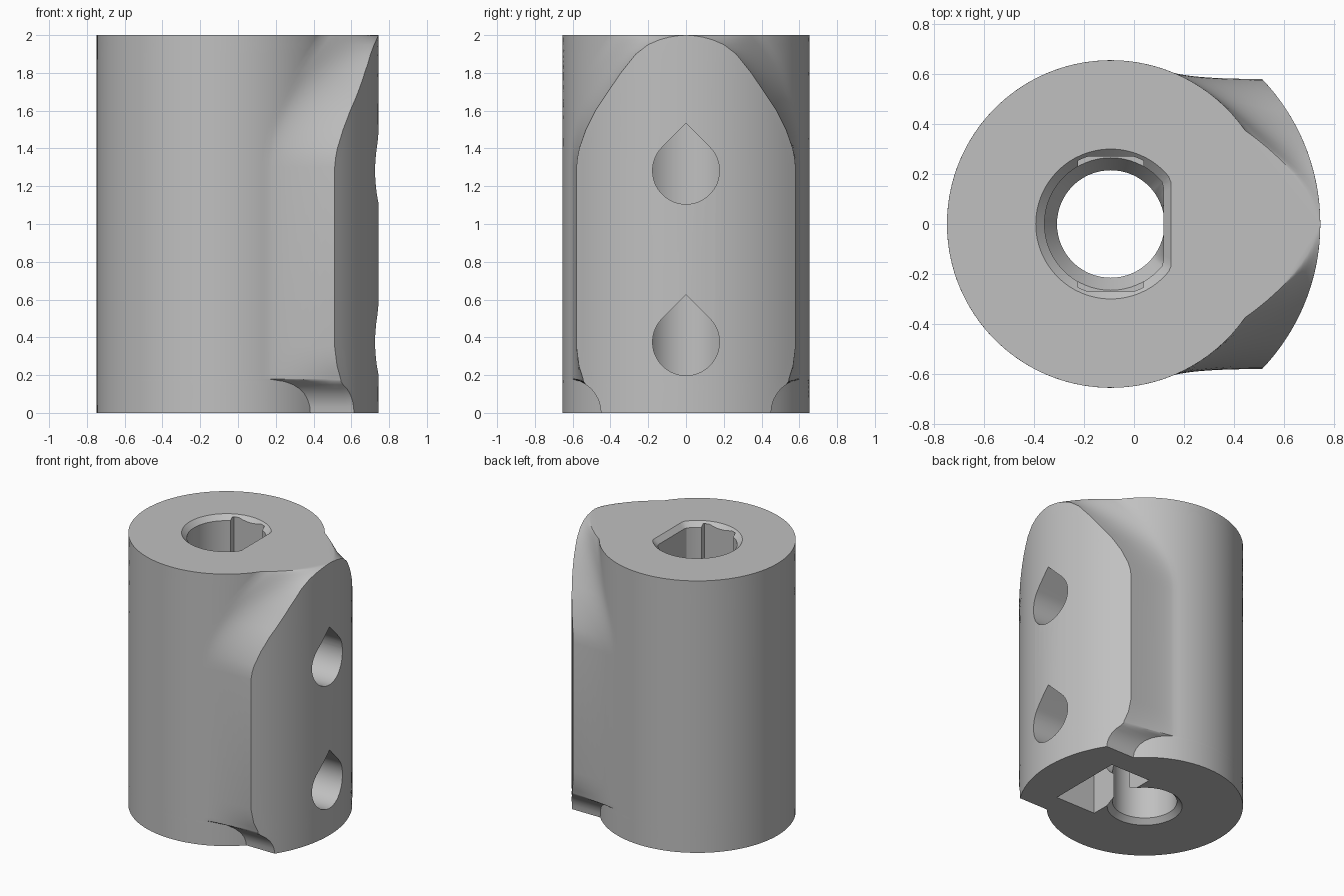
import bpy
import bmesh
from math import sin, cos, pi, sqrt, radians
from mathutils import Matrix, Vector

cube = bpy.data.objects.get("Cube")
if cube:
    bpy.data.objects.remove(cube)

AXIS = -0.093           # x of the bore axis
R_BODY, R_BOSS = 0.655, 0.838

grey = bpy.data.materials.new("plain grey")
grey.use_nodes = True
grey.diffuse_color = (0.53, 0.53, 0.53, 1)
grey.node_tree.nodes["Principled BSDF"].inputs["Base Color"].default_value = (0.53, 0.53, 0.53, 1)


def loft(name, rings, matrix=Matrix()):
    """Closed solid skinned through rings of equal length."""
    bm = bmesh.new()
    rows = [[bm.verts.new(p) for p in ring] for ring in rings]
    n = len(rows[0])
    for a, b in zip(rows, rows[1:]):
        for i in range(n):
            j = (i + 1) % n
            bm.faces.new((a[i], a[j], b[j], b[i]))
    bm.faces.new(rows[0][::-1])
    bm.faces.new(rows[-1])
    bmesh.ops.recalc_face_normals(bm, faces=bm.faces)
    mesh = bpy.data.meshes.new(name)
    bm.to_mesh(mesh)
    bm.free()
    mesh.materials.append(grey)
    obj = bpy.data.objects.new(name, mesh)
    obj.matrix_world = matrix
    bpy.context.collection.objects.link(obj)
    return obj


def box(name, x0, x1, y, z0, z1):
    corners = [(x0, -y), (x1, -y), (x1, y), (x0, y)]
    return loft(name, [[(AXIS + a, b, z) for a, b in corners] for z in (z0, z1)])


# Half width of the boss's outer face by height
EDGE = [(0, .52), (.18, .545), (.25, .567), (.35, .58), (1.3, .58), (1.38, .572),
        (1.5, .53), (1.6, .48), (1.69, .42), (1.8, .345), (1.9, .265),
        (1.95, .2), (1.98, .13), (1.995, .065), (2, .004)]


def edge_at(z):
    for (z0, e0), (z1, e1) in zip(EDGE, EDGE[1:]):
        if z <= z1:
            return e0 + (e1 - e0) * (z - z0) / (z1 - z0)
    return EDGE[-1][1]


def body_ring(z, notched):
    t = max(0, (z - 1.3) / 0.7) ** 2
    e = edge_at(z)
    q_ang = radians(67.3 - 32.5 * t)
    q = Vector((R_BODY * cos(q_ang), R_BODY * sin(q_ang)))
    c = Vector((.343, .58)).lerp(Vector((.783, .2)), t)
    if notched:
        # Concave undercut at the foot of the boss
        y = 0.63 - sqrt(max(0, 0.18 ** 2 - z * z))
        e = min(e, y)
        y = min(y, 0.604)
        q = Vector((sqrt(R_BODY ** 2 - y * y), y))
        c = Vector((max(.343, q.x + .05), min(.58, y)))
        q_ang = q.angle_signed(Vector((1, 0)))
        q_ang = abs(q_ang)
    p = Vector((sqrt(R_BOSS ** 2 - e * e), e))
    # Outer face, flank, round back, mirrored flank
    a = p.angle(Vector((1, 0)))
    pts = [(R_BOSS * cos(a * k / 12), R_BOSS * sin(a * k / 12)) for k in range(-12, 13)]
    flank = []
    for k in range(1, 10):
        s = k / 10
        v = p * (1 - s) ** 2 + c * 2 * s * (1 - s) + q * s * s
        flank.append((v.x, v.y))
    back = []
    for k in range(81):
        b = q_ang + (2 * pi - 2 * q_ang) * k / 80
        back.append((R_BODY * cos(b), R_BODY * sin(b)))
    pts += flank + back + [(x, -y) for x, y in reversed(flank)]
    return [(AXIS + x, y, z) for x, y in pts]


foot = [0.18 * sin(pi / 2 * k / 8) for k in range(9)]
upper = [.181, .21, .25, .3, .35, 1.3] + [1.3 + .05 * k for k in range(1, 14)] + [1.975, 1.99, 1.997, 2]
coupler = loft("coupler_body", [body_ring(z, True) for z in foot] + [body_ring(z, False) for z in upper])


# Stepped bore with a flat on the boss side and chamfered mouths
def bore_ring(z, r, flat):
    return [(AXIS + min(r * cos(2 * pi * k / 64), flat), r * sin(2 * pi * k / 64), z) for k in range(64)]


BORE = [(-.01, .26, .26), (.035, .215, .215), (.87, .215, .215), (.95, .265, .21),
        (1.965, .265, .21), (2.01, .31, .25)]
cutters = [loft("bore_cutter", [bore_ring(*row) for row in BORE]),
           box("keyway_cutter", -.13, .13, .27, .95, 1.985),
           box("lower_nut_slot_cutter", .2, .525, .285, -.02, .65)]


# Teardrop screw holes
def teardrop(x):
    r = 0.177
    arc = [radians(135 + 270 * k / 40) for k in range(41)]
    return [(x, 0, r * sqrt(2))] + [(x, r * cos(a), r * sin(a)) for a in arc]


for name, z in (("lower_screw_cutter", .375), ("upper_screw_cutter", 1.282)):
    cutters.append(loft(name, [teardrop(AXIS), teardrop(1)], Matrix.Translation((0, 0, z))))

bpy.ops.object.select_all(action='DESELECT')
bpy.context.view_layer.objects.active = coupler
coupler.select_set(True)
for cutter in cutters:
    cutter.hide_render = True
    mod = coupler.modifiers.new(cutter.name, 'BOOLEAN')
    mod.operation, mod.solver, mod.object = 'DIFFERENCE', 'EXACT', cutter
    bpy.ops.object.modifier_apply(modifier=mod.name)
for cutter in cutters:
    bpy.data.objects.remove(cutter)

bpy.ops.object.shade_smooth_by_angle(angle=radians(28))
